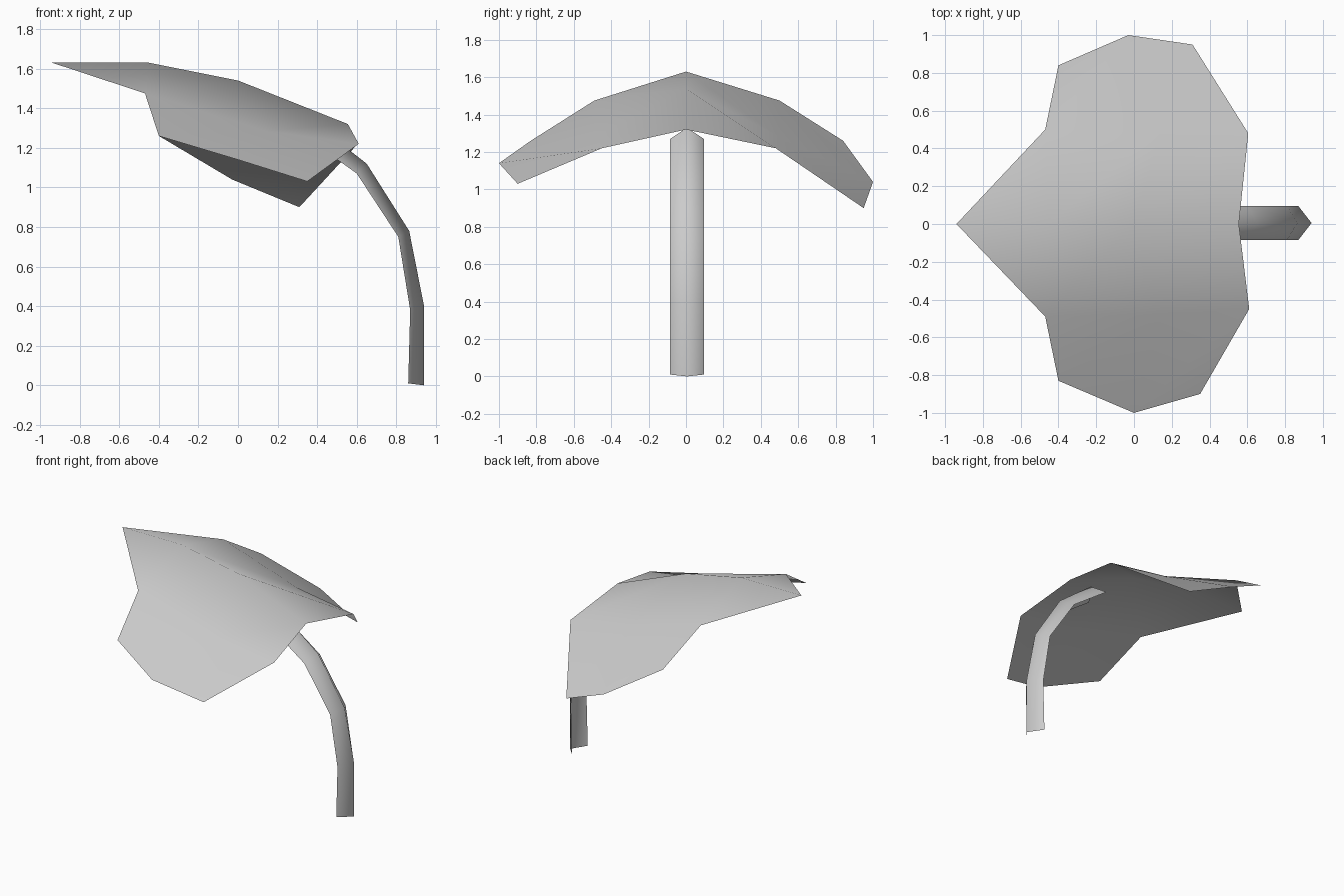
import bpy
import bmesh

cube = bpy.data.objects.get("Cube")
if cube:
    bpy.data.objects.remove(cube, do_unlink=True)

grey = bpy.data.materials.new("pale grey")
grey.use_nodes = True
colour = (0.6, 0.6, 0.6, 1)
grey.diffuse_color = colour
grey.node_tree.nodes["Principled BSDF"].inputs["Base Color"].default_value = colour


def finish(bm, name):
    mesh = bpy.data.meshes.new(name)
    bm.to_mesh(mesh)
    bm.free()
    mesh.materials.append(grey)
    mesh.shade_smooth()
    obj = bpy.data.objects.new(name, mesh)
    bpy.context.collection.objects.link(obj)


def add_sheet(bm, rows):
    """Quads between neighbouring rows of points; returns the vertex grid."""
    grid = [[bm.verts.new(p) for p in row] for row in rows]
    for a, b in zip(grid, grid[1:]):
        for i in range(len(a) - 1):
            bm.faces.new((a[i], a[i + 1], b[i + 1], b[i]))
    return grid


# Leaf blade: a thin sheet of lengthwise rows, from the right edge over the rib
bm = bmesh.new()
grid = add_sheet(bm, [
    [(-0.40, -0.83, 1.26), (0, -1, 1.14), (0.35, -0.90, 1.03)],
    [(-0.47, -0.49, 1.475), (0.14, -0.48, 1.285), (0.61, -0.45, 1.22)],
    [(-0.45, 0, 1.63), (0, 0, 1.54), (0.555, 0, 1.32)],
    [(-0.47, 0.50, 1.475), (0.14, 0.49, 1.285), (0.605, 0.48, 1.22)],
    [(-0.40, 0.84, 1.26), (-0.03, 1, 1.04), (0.31, 0.95, 0.90)],
])

# Pointed tip of the leaf
tip = bm.verts.new((-0.94, 0, 1.63))
for a, b in ((grid[1][0], grid[2][0]), (grid[2][0], grid[3][0])):
    bm.faces.new((tip, a, b))
finish(bm, "leaf_blade")

# Stem: a bent open channel, with two edges and an outer ridge between them
edge = [(0.86, 0.01), (0.87, 0.38), (0.81, 0.75), (0.60, 1.07), (0.32, 1.27)]
ridge = [(0.94, 0.0), (0.94, 0.40), (0.865, 0.78), (0.65, 1.12), (0.38, 1.33)]
bm = bmesh.new()
add_sheet(bm, [
    [(x, y, z) for x, z in path]
    for path, y in ((edge, -0.085), (ridge, 0.005), (edge, 0.095))
])
bmesh.ops.reverse_faces(bm, faces=bm.faces)
finish(bm, "stem")
